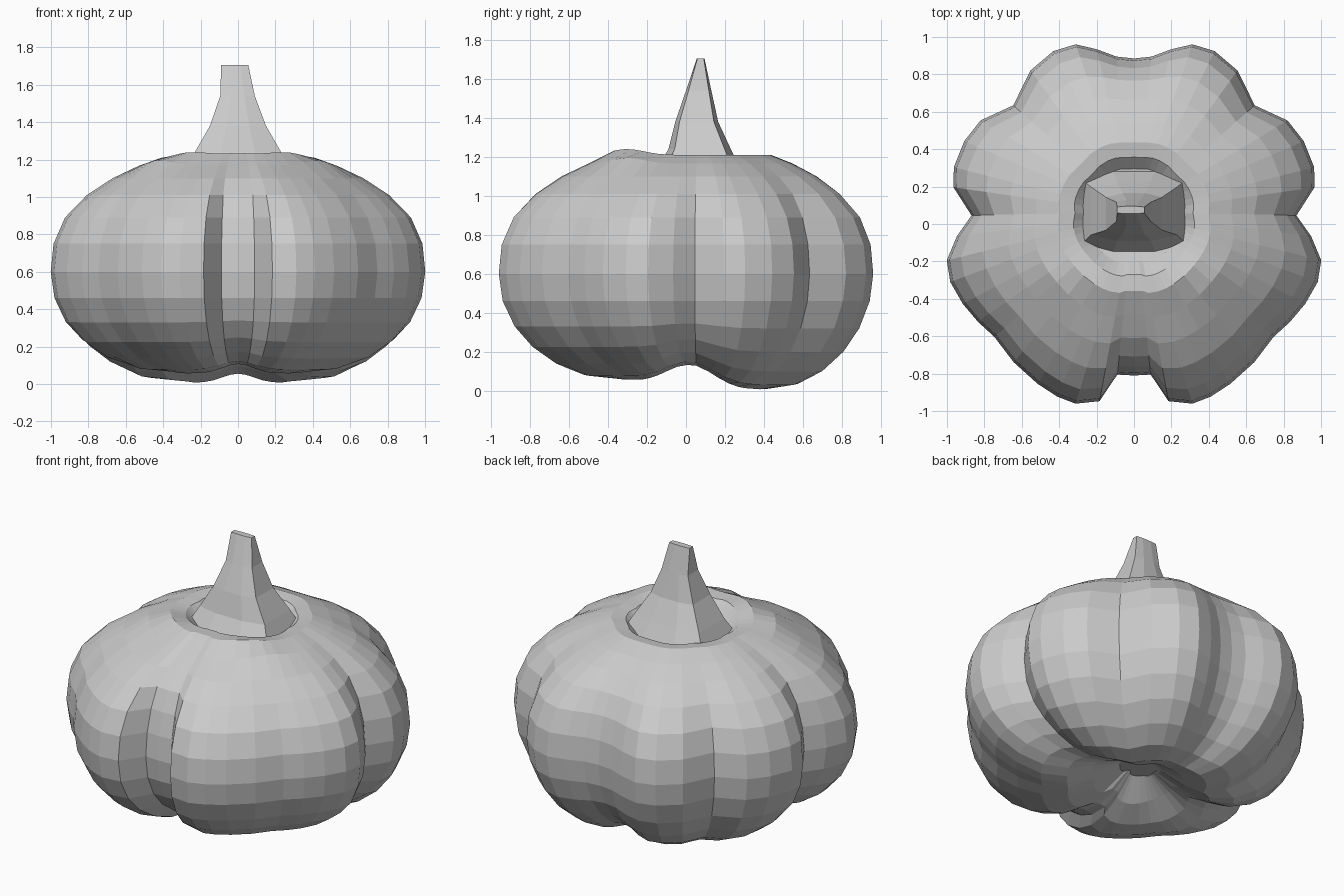
import bpy, bmesh, math

if "Cube" in bpy.data.objects:
    bpy.data.objects.remove(bpy.data.objects["Cube"])


def add_object(name, bm):
    bmesh.ops.recalc_face_normals(bm, faces=bm.faces[:])
    me = bpy.data.meshes.new(name)
    bm.to_mesh(me)
    bm.free()
    ob = bpy.data.objects.new(name, me)
    bpy.context.collection.objects.link(ob)
    return ob


def bridge(bm, rings):
    for a, b in zip(rings, rings[1:]):
        n = len(a)
        for i in range(n):
            j = (i + 1) % n
            bm.faces.new((a[i], a[j], b[j], b[i]))


# Ribbed outline of the right half: angle in degrees, radius
half = [(-90, .81), (-83.7, .81), (-79, .965), (-72, 1.01), (-66, 1.01), (-59, .998),
        (-49, .98), (-39, .96), (-32, .985), (-25, 1.01), (-17.5, 1.03), (-11, 1.02),
        (-4, .95), (3, .87), (11.5, .985), (17.5, 1.01), (26, 1.01), (34, .99),
        (44.5, .905), (56, .99), (65, 1.02), (72, 1.01), (78, .955), (84, .90), (90, .885)]
outline = half + [(180 - a, r) for a, r in half[-2:0:-1]]

# Side profile: radius factor, height
profile = [(.12, .08), (.27, .04), (.42, .005), (.57, .03), (.71, .10), (.83, .20),
           (.92, .32), (.98, .46), (1, .60), (.985, .75), (.93, .89), (.83, 1.01),
           (.70, 1.10), (.56, 1.165), (.43, 1.21), (.34, 1.20), (.27, 1.14), (.12, 1.12)]

# Pumpkin body: ribs fade towards the top, cleft runs across the underside
bm = bmesh.new()
rings = []
for f, z in profile:
    fade = min(1, max(.25, 1 - (z - .85) / .3 * .75))
    ring = []
    for deg, r in outline:
        a = math.radians(deg)
        rr = (.95 + (r - .95) * fade) * f
        x = rr * math.cos(a)
        y = rr * math.sin(a) + .06 * (1 - f)
        zz = z
        if z < .4:
            k = 1 - z / .4
            zz += k * (.13 * math.exp(-((y - .02) / .17) ** 2)
                       + .05 * math.exp(-(x / .12) ** 2))
            if y < 0:
                zz += k * .05 * min(1, -y / .3)
        elif z > 1.1 and y < 0:
            zz += .03 * math.exp(-((y + .3) / .12) ** 2)
        ring.append(bm.verts.new((x, y, zz)))
    rings.append(ring)
bridge(bm, rings)
bm.faces.new(rings[0])
bm.faces.new(rings[-1])
add_object("pumpkin_body", bm)

# Stem: flared base narrowing to a bent wedge; x min, x max, y min, y max, z
levels = [(-.29, .29, -.16, .29, 1.12), (-.23, .23, -.09, .23, 1.24),
          (-.15, .15, -.055, .165, 1.38), (-.095, .09, 0, .13, 1.54),
          (-.09, .055, .055, .095, 1.705)]
octagon = [(-1, -.8), (-.4, -1), (.4, -1), (1, -.8), (1, .8), (.4, 1), (-.4, 1), (-1, .8)]
bm = bmesh.new()
rings = []
for x0, x1, y0, y1, z in levels:
    rings.append([bm.verts.new(((x0 + x1) / 2 + u * (x1 - x0) / 2,
                                (y0 + y1) / 2 + v * (y1 - y0) / 2, z)) for u, v in octagon])
bridge(bm, rings)
bm.faces.new(rings[0])
bm.faces.new(rings[-1])
add_object("stem", bm)
